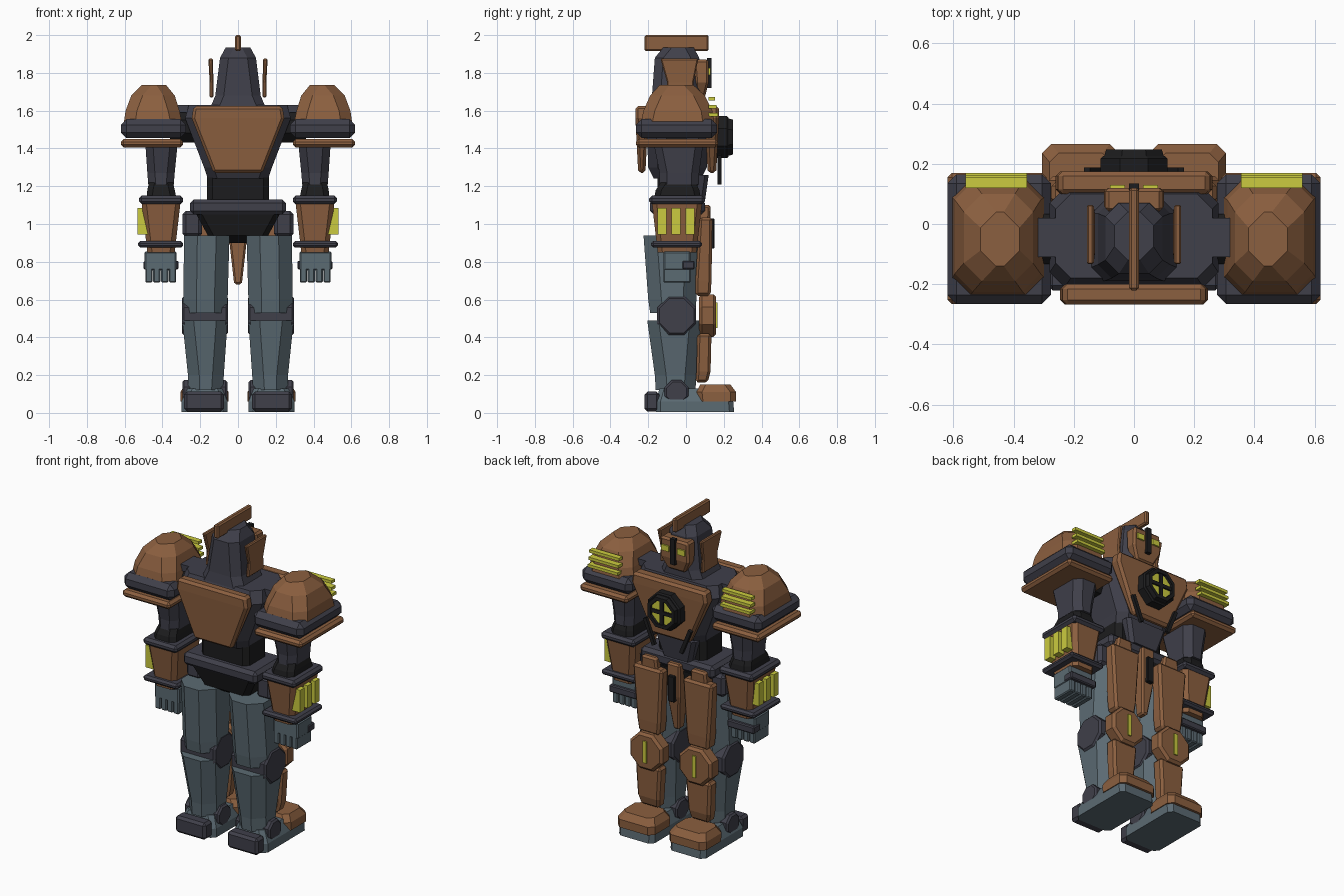
import bpy, bmesh, math
from mathutils import Vector, Matrix

cube = bpy.data.objects.get("Cube")
if cube:
    bpy.data.objects.remove(cube, do_unlink=True)


def material(name, rgb):
    m = bpy.data.materials.new(name)
    m.use_nodes = True
    m.diffuse_color = (*rgb, 1)
    m.node_tree.nodes["Principled BSDF"].inputs["Base Color"].default_value = (*rgb, 1)
    return m


BROWN = material("copper brown", (0.26, 0.115, 0.05))
DARK = material("dark slate", (0.05, 0.05, 0.068))
BLACK = material("black rubber", (0.012, 0.012, 0.013))
STEEL = material("steel grey", (0.105, 0.145, 0.17))
YELLOW = material("glow yellow", (0.6, 0.6, 0.05))


def finish(name, mat, bm, bevel=0.0):
    bmesh.ops.recalc_face_normals(bm, faces=bm.faces[:])
    me = bpy.data.meshes.new(name)
    bm.to_mesh(me)
    bm.free()
    me.materials.append(mat)
    ob = bpy.data.objects.new(name, me)
    bpy.context.collection.objects.link(ob)
    if bevel:
        mod = ob.modifiers.new("Chamfer", 'BEVEL')
        mod.width, mod.segments, mod.limit_method = bevel, 1, 'ANGLE'
        mod.angle_limit = math.radians(50)
    return ob


def loft(name, mat, levels, corner=0.0, bevel=0.0, s=1):
    """Stack of rectangles (z, x0, x1, y0, y1), optionally with cut corners."""
    bm = bmesh.new()
    rings = []
    for z, x0, x1, y0, y1 in levels:
        c = min(corner, (x1 - x0) * 0.4, (y1 - y0) * 0.4)
        if c:
            pts = [(x0 + c, y0), (x1 - c, y0), (x1, y0 + c), (x1, y1 - c),
                   (x1 - c, y1), (x0 + c, y1), (x0, y1 - c), (x0, y0 + c)]
        else:
            pts = [(x0, y0), (x1, y0), (x1, y1), (x0, y1)]
        rings.append([bm.verts.new((s * x, y, z)) for x, y in pts])
    for a, b in zip(rings, rings[1:]):
        for i in range(len(a)):
            j = (i + 1) % len(a)
            bm.faces.new((a[i], a[j], b[j], b[i]))
    bm.faces.new(rings[0])
    bm.faces.new(rings[-1])
    return finish(name, mat, bm, bevel)


def box(name, mat, x0, x1, y0, y1, z0, z1, bevel=0.0, s=1):
    return loft(name, mat, [(z0, x0, x1, y0, y1), (z1, x0, x1, y0, y1)], 0, bevel, s)


def disc(name, mat, centre, radius, depth, axis, bevel=0.0, sides=8):
    """Flat-sided drum along the x or y axis."""
    bm = bmesh.new()
    turn = Matrix.Rotation(math.pi / 2, 4, 'Y' if axis == 'x' else 'X')
    spin = Matrix.Rotation(math.pi / sides, 4, 'Z')
    bmesh.ops.create_cone(bm, cap_ends=True, segments=sides, radius1=radius, radius2=radius,
                          depth=depth, matrix=Matrix.Translation(centre) @ turn @ spin)
    return finish(name, mat, bm, bevel)


def tilted_bar(name, mat, centre, size, angle):
    bm = bmesh.new()
    bmesh.ops.create_cube(bm, size=1, matrix=Matrix.Translation(centre)
                          @ Matrix.Rotation(angle, 4, 'Y') @ Matrix.Diagonal((*size, 1)))
    return finish(name, mat, bm)


# Head and crest
loft("head", DARK, [(1.62, -.145, .145, -.19, .08), (1.68, -.12, .12, -.18, .08),
                    (1.88, -.095, .095, -.165, .07), (1.935, -.065, .065, -.12, .04)], .045)
box("crest", BROWN, -.016, .016, -.22, .12, 1.915, 2.0, .008)
loft("face_plate", BROWN, [(1.67, -.06, .06, .05, .1), (1.75, -.1, .1, .05, .12),
                           (1.87, -.095, .095, .04, .12)], 0, .012)
box("face_strip", BLACK, -.016, .016, .11, .135, 1.72, 1.88)

# Torso
loft("torso", DARK, [(1.24, -.16, .16, -.17, .08), (1.3, -.18, .18, -.2, .11),
                     (1.56, -.28, .28, -.21, .12), (1.63, -.26, .26, -.18, .1)], .05)
for name, y0, y1, w in (("back_plate", -.268, -.2, .245), ("chest_plate", .1, .175, .26)):
    loft(name, BROWN, [(1.27, -.13, .13, y0 + .015, y1 - .015), (1.56, -w, w, y0, y1),
                       (1.625, -w + .01, w - .01, y0, y1)], 0, .015)
loft("waist", BLACK, [(1.1, -.165, .165, -.15, .06), (1.27, -.165, .165, -.15, .06)], .03)
loft("abdomen", DARK, [(1.12, -.1, .1, .02, .1), (1.26, -.14, .14, .02, .12)], .02)
box("belt", DARK, -.255, .255, -.19, .1, 1.05, 1.13, .02)
loft("pelvis", BLACK, [(.9, -.075, .075, -.08, .05), (.94, -.16, .16, -.14, .07),
                       (1.05, -.22, .22, -.17, .09)], .03)
loft("crotch_plate", BROWN, [(.68, -.02, .02, .04, .1), (.9, -.045, .045, .04, .13),
                             (1.1, -.045, .045, .06, .13)], 0, .01)
box("crotch_strip", BLACK, -.022, .022, .12, .15, .87, 1.03, .004)

# Chest reactor
disc("reactor_base", BLACK, (0, .19, 1.46), .12, .07, 'y', .008)
disc("reactor_glow", YELLOW, (0, .229, 1.46), .085, .01, 'y')
bm = bmesh.new()
rim = []
for i in range(8):
    a = math.pi / 8 + i * math.pi / 4
    rim.append([bm.verts.new((r * math.cos(a), y, 1.46 + r * math.sin(a)))
                for r, y in ((.11, .215), (.1, .248), (.078, .248), (.074, .215))])
for i in range(8):
    a, b = rim[i], rim[(i + 1) % 8]
    for k in range(4):
        bm.faces.new((a[k], b[k], b[(k + 1) % 4], a[(k + 1) % 4]))
finish("reactor_rim", BLACK, bm)
box("reactor_bar_upright", BLACK, -.011, .011, .22, .244, 1.38, 1.54)
box("reactor_bar_level", BLACK, -.08, .08, .22, .244, 1.449, 1.471)

for s, side in ((1, "left"), (-1, "right")):
    def L(name, mat, levels, corner=0.0, bevel=0.0):
        return loft(f"{side}_{name}", mat, levels, corner, bevel, s)

    def B(name, mat, *dims, bevel=0.0):
        return box(f"{side}_{name}", mat, *dims, bevel, s)

    # Head and chest details
    L("ear_plate", BROWN, [(1.67, .13, .15, -.11, .045), (1.75, .13, .15, -.1, .04),
                           (1.875, .133, .157, -.135, .065)], 0, .006)
    B("eye", YELLOW, .03, .08, .11, .13, 1.79, 1.825)
    tilted_bar(f"{side}_chest_strip", BLACK, (s * .125, .178, 1.29), (.022, .02, .165),
               s * math.radians(22))

    # Shoulder
    disc(f"{side}_shoulder_joint", BLACK, (s * .29, -.05, 1.515), .09, .14, 'x')
    B("shoulder_yoke", DARK, .2, .33, -.11, .02, 1.59, 1.63)
    B("shoulder_rim", BROWN, .29, .62, -.265, .17, 1.405, 1.45, bevel=.015)
    B("shoulder_band", DARK, .275, .62, -.265, .165, 1.455, 1.555, bevel=.03)
    L("shoulder_dome", BROWN, [(1.53, .295, .605, -.24, .15), (1.6, .31, .595, -.225, .14),
                               (1.68, .335, .565, -.19, .1), (1.735, .38, .51, -.14, .04)], .06)
    for i in range(3):
        B(f"shoulder_vent_{i + 1}", YELLOW, .355, .56, .12, .17 - i * .008,
          1.57 + i * .042, 1.588 + i * .042)

    # Arm
    L("upper_arm", DARK, [(1.21, .34, .475, -.14, .07), (1.27, .335, .48, -.14, .07),
                          (1.42, .32, .49, -.17, .09)], .04)
    L("elbow", BLACK, [(1.13, .325, .485, -.17, .08), (1.18, .335, .48, -.16, .07),
                       (1.225, .345, .47, -.13, .05)], .03)
    B("elbow_ring", DARK, .29, .525, -.195, .1, 1.105, 1.15, bevel=.015)
    L("forearm", BROWN, [(.85, .335, .48, -.15, .055), (1.11, .305, .51, -.18, .085)], .025)
    B("wrist_ring", DARK, .29, .53, -.185, .085, .875, .91, bevel=.012)
    for i in range(3):
        y = -.15 + i * .074
        B(f"forearm_light_{i + 1}", YELLOW, .47, .533, y, y + .046, .945, 1.085)

    # Hand
    B("palm", STEEL, .325, .495, -.12, .025, .755, .855, bevel=.008)
    for i in range(4):
        x = .327 + i * .042
        B(f"finger_{i + 1}", STEEL, x, x + .038, -.12, .025, .69, .77, bevel=.006)
    B("thumb_guard", DARK, .315, .5, -.02, .045, .76, .805, bevel=.006)

    # Hip and thigh
    B("hip", DARK, .19, .295, -.1, .05, .93, 1.07, bevel=.02)
    L("thigh", STEEL, [(.53, .055, .29, -.19, .05), (.6, .055, .29, -.2, .055),
                       (.94, .045, .285, -.225, .07)], .07)
    L("hip_cap", BROWN, [(1.0, .11, .23, .05, .125), (1.1, .12, .22, .05, .13)], 0, .012)
    L("thigh_plate", BROWN, [(.62, .1, .24, .05, .13), (.7, .09, .25, .05, .135),
                             (1.035, .07, .275, .07, .14)], 0, .014)

    # Knee
    disc(f"{side}_knee_joint", DARK, (s * .175, -.05, .515), .112, .245, 'x', .012)
    disc(f"{side}_knee_plate", BROWN, (s * .17, .115, .515), .122, .09, 'y', .015)
    B("knee_light", YELLOW, .158, .182, .15, .168, .45, .585)

    # Shin
    L("shin", STEEL, [(.12, .08, .265, -.16, .05), (.2, .075, .265, -.165, .055),
                      (.49, .055, .295, -.205, .08)], .06)
    L("shin_plate", BROWN, [(.16, .11, .235, .05, .115), (.22, .1, .25, .055, .13),
                            (.42, .085, .26, .06, .135)], 0, .014)

    # Foot
    disc(f"{side}_ankle_joint", DARK, (s * .175, -.05, .11), .068, .24, 'x', .01)
    L("foot", STEEL, [(.005, .055, .3, -.16, .255), (.06, .055, .3, -.16, .25),
                      (.13, .085, .265, -.14, .1)], .025)
    B("heel", DARK, .075, .285, -.22, -.14, .008, .112, bevel=.015)
    L("toe_cap", BROWN, [(.06, .05, .305, .06, .265), (.11, .05, .305, .055, .265),
                         (.15, .075, .28, .075, .235)], .03)
